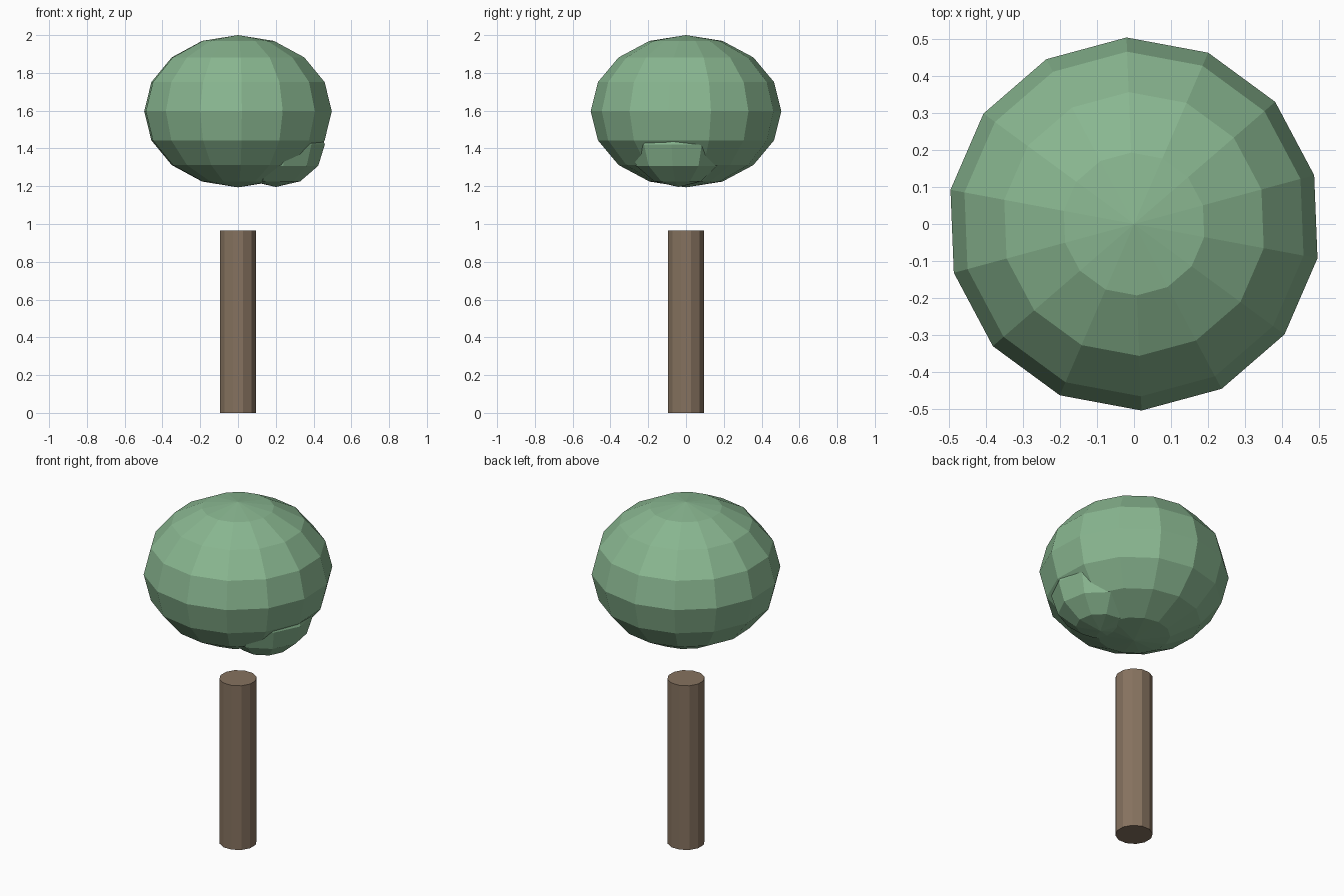
import bpy
from math import radians

if "Cube" in bpy.data.objects:
    bpy.data.objects.remove(bpy.data.objects["Cube"])


def material(name, color):
    m = bpy.data.materials.new(name)
    m.diffuse_color = color
    m.use_nodes = True
    m.node_tree.nodes["Principled BSDF"].inputs["Base Color"].default_value = m.diffuse_color
    return m


green = material("leaf_green", (0.25, 0.47, 0.28, 1))
brown = material("bark_brown", (0.24, 0.17, 0.115, 1))


def leaf_ball(name, segments, rings, center, radius, height, turn):
    """Flat-shaded squashed sphere."""
    bpy.ops.mesh.primitive_uv_sphere_add(
        segments=segments, ring_count=rings, radius=1,
        location=center, rotation=(0, 0, radians(turn)))
    ob = bpy.context.object
    ob.name = name
    ob.scale = (radius, radius, height)
    ob.data.materials.append(green)
    return ob


# Main crown and the small clump low on its right side
leaf_ball("crown", 14, 8, (0, 0, 1.597), 0.505, 0.403, 2.3)
leaf_ball("leaf_clump", 10, 6, (0.20, -0.04, 1.42), 0.262, 0.224, 10)

# Trunk, standing free below the crown
bpy.ops.mesh.primitive_cylinder_add(
    vertices=12, radius=0.1, depth=0.965,
    location=(0, 0, 0.4825), rotation=(0, 0, radians(15)))
trunk = bpy.context.object
trunk.name = "trunk"
trunk.data.materials.append(brown)
